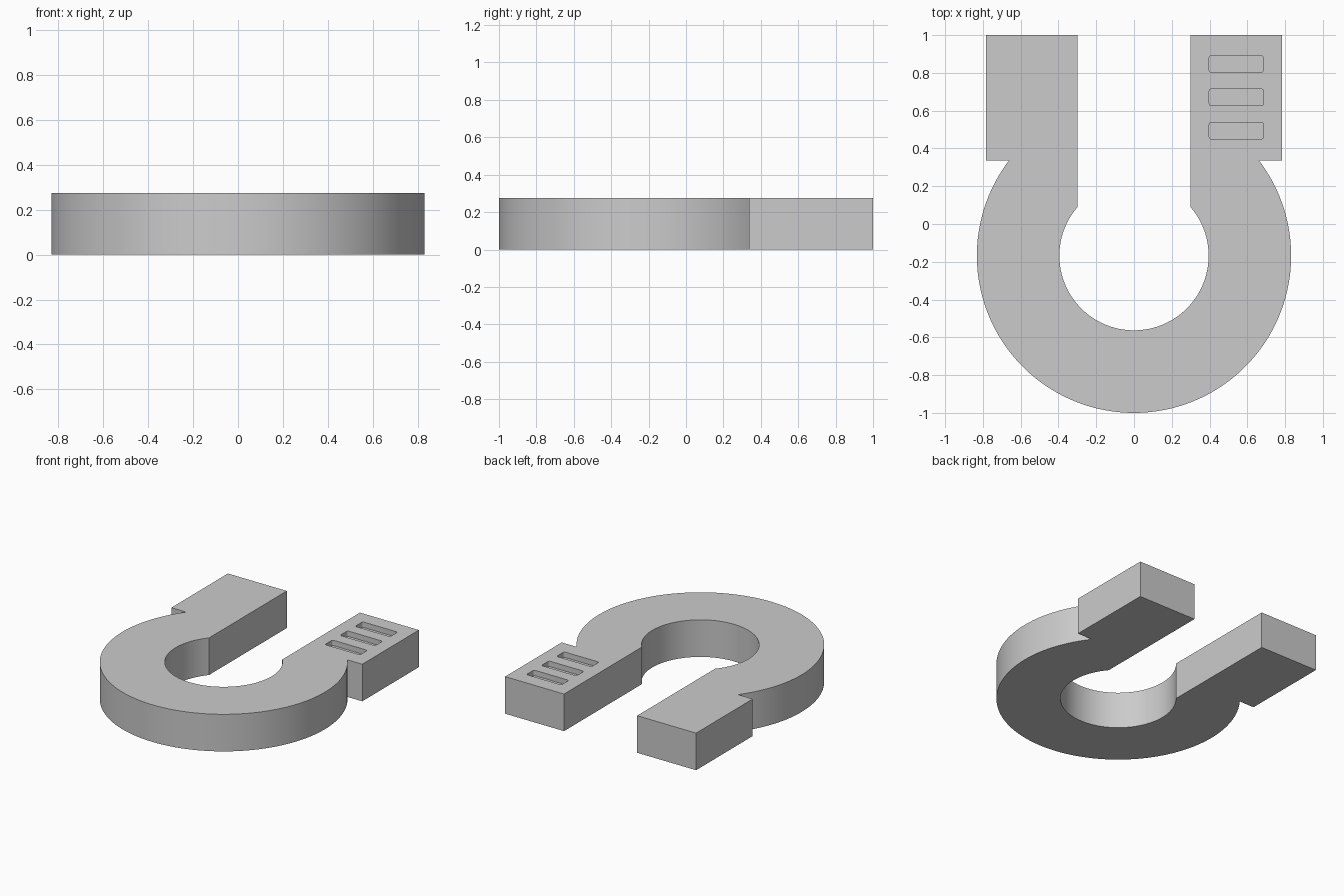
import bpy
import bmesh
from math import asin, acos, cos, sin, pi, radians

if "Cube" in bpy.data.objects:
    bpy.data.objects.remove(bpy.data.objects["Cube"], do_unlink=True)

HEIGHT = 0.275
OUTER, INNER = 0.832, 0.395
CENTRE_Y = OUTER - 1
LEG_IN, LEG_OUT, SHOULDER_Y = 0.30, 0.783, 0.337
SLOT_DEPTH = 0.04

grey = bpy.data.materials.new("plain grey")
grey.use_nodes = True
colour = (0.6, 0.6, 0.6, 1)
grey.diffuse_color = colour
grey.node_tree.nodes["Principled BSDF"].inputs["Base Color"].default_value = colour


def arc(cx, cy, r, start, end, steps):
    angles = [start + (end - start) * i / steps for i in range(steps + 1)]
    return [(cx + r * cos(a), cy + r * sin(a)) for a in angles]


def prism(name, outlines, z0, z1):
    """Extrude closed outlines from z0 to z1 as one object."""
    bm = bmesh.new()
    for outline in outlines:
        face = bm.faces.new([bm.verts.new((x, y, z0)) for x, y in outline])
        top = bmesh.ops.extrude_face_region(bm, geom=[face])["geom"]
        verts = [v for v in top if isinstance(v, bmesh.types.BMVert)]
        bmesh.ops.translate(bm, verts=verts, vec=(0, 0, z1 - z0))
    bmesh.ops.recalc_face_normals(bm, faces=bm.faces)
    mesh = bpy.data.meshes.new(name)
    bm.to_mesh(mesh)
    bm.free()
    mesh.materials.append(grey)
    obj = bpy.data.objects.new(name, mesh)
    bpy.context.collection.objects.link(obj)
    return obj


def rounded_box(x0, x1, y0, y1, r):
    corners = [(x1 - r, y1 - r), (x0 + r, y1 - r), (x0 + r, y0 + r), (x1 - r, y0 + r)]
    return [p for i, (x, y) in enumerate(corners)
            for p in arc(x, y, r, i * pi / 2, (i + 1) * pi / 2, 4)]


# Horseshoe outline: outer ring, shouldered legs, inner ring
a_out = asin((SHOULDER_Y - CENTRE_Y) / OUTER)
a_in = acos(LEG_IN / INNER)
outline = arc(0, CENTRE_Y, OUTER, pi - a_out, 2 * pi + a_out, 120)
outline += [(LEG_OUT, SHOULDER_Y), (LEG_OUT, 1), (LEG_IN, 1)]
outline += arc(0, CENTRE_Y, INNER, a_in, -pi - a_in, 96)
outline += [(-LEG_IN, 1), (-LEG_OUT, 1), (-LEG_OUT, SHOULDER_Y)]
body = prism("horseshoe_body", [outline], 0, HEIGHT)

# Three shallow slots in the top of the left leg
slots = [rounded_box(0.398, 0.685, y - 0.044, y + 0.044, 0.012)
         for y in (0.494, 0.671, 0.847)]
cutter = prism("slot_cutter", slots, HEIGHT - SLOT_DEPTH, HEIGHT + 0.1)
cutter.hide_render = True
cut = body.modifiers.new("slots", 'BOOLEAN')
cut.operation = 'DIFFERENCE'
cut.solver = 'EXACT'
cut.object = cutter

bpy.ops.object.select_all(action='DESELECT')
body.select_set(True)
bpy.context.view_layer.objects.active = body
bpy.ops.object.modifier_apply(modifier=cut.name)
bpy.data.objects.remove(cutter, do_unlink=True)
bpy.ops.object.shade_smooth_by_angle(angle=radians(30))
